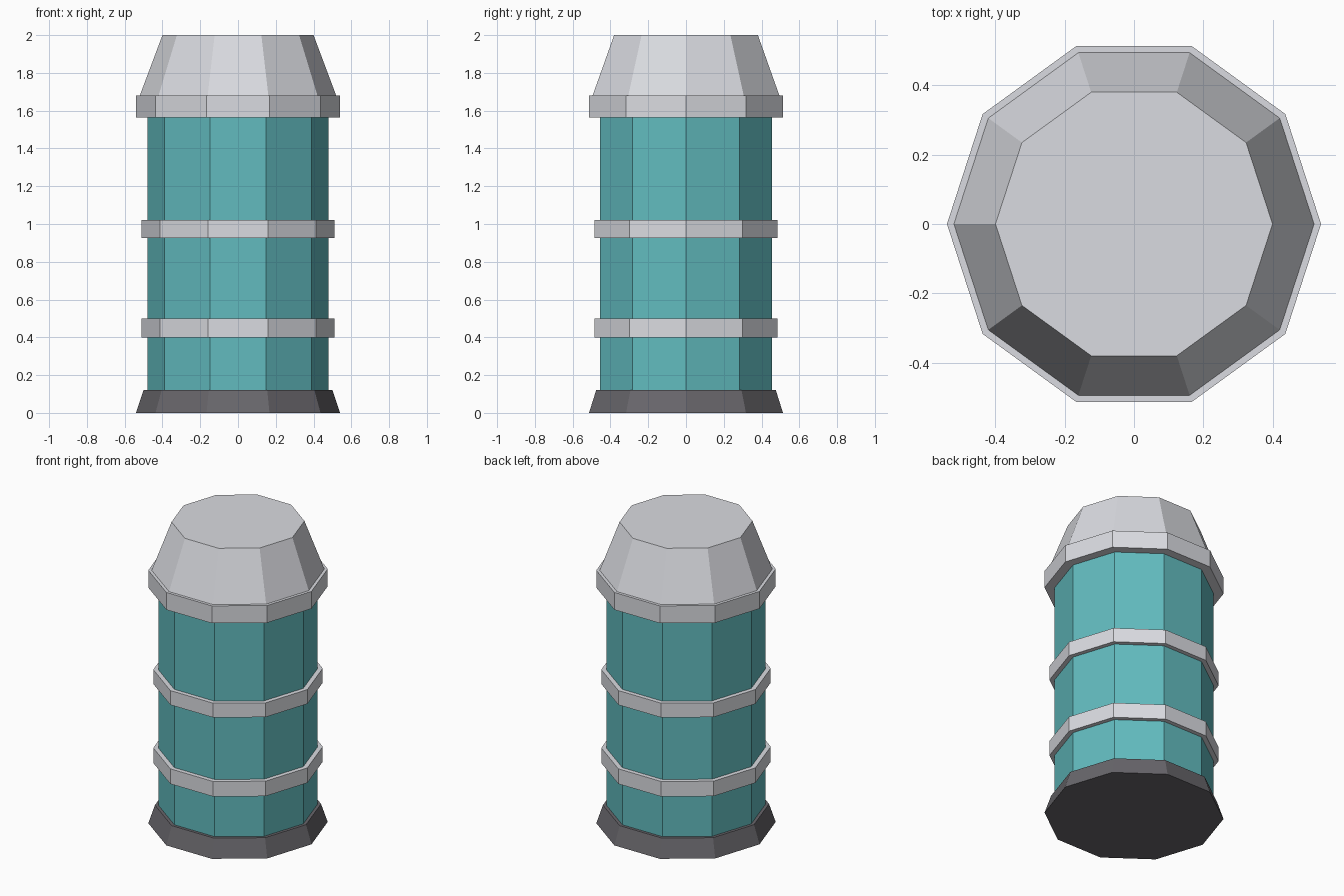
import bpy
import bmesh
from math import cos, sin, tau

if "Cube" in bpy.data.objects:
    bpy.data.objects.remove(bpy.data.objects["Cube"], do_unlink=True)

SIDES = 10


def make_material(name, rgb):
    mat = bpy.data.materials.new(name)
    mat.use_nodes = True
    color = (*rgb, 1.0)
    mat.diffuse_color = color
    mat.node_tree.nodes["Principled BSDF"].inputs["Base Color"].default_value = color
    return mat


def make_prism(name, z_low, z_high, r_low, r_high, mat):
    """Capped ten-sided frustum with a corner on the +x axis."""
    bm = bmesh.new()
    rings = [
        [bm.verts.new((r * cos(tau * i / SIDES), r * sin(tau * i / SIDES), z))
         for i in range(SIDES)]
        for r, z in ((r_low, z_low), (r_high, z_high))
    ]
    low, high = rings
    for i in range(SIDES):
        j = (i + 1) % SIDES
        bm.faces.new((low[i], low[j], high[j], high[i]))
    bm.faces.new(low[::-1])
    bm.faces.new(high)
    mesh = bpy.data.meshes.new(name)
    bm.to_mesh(mesh)
    bm.free()
    mesh.materials.append(mat)
    obj = bpy.data.objects.new(name, mesh)
    bpy.context.collection.objects.link(obj)
    return obj


light_grey = make_material("light grey metal", (0.70, 0.71, 0.75))
teal = make_material("teal", (0.122, 0.50, 0.52))
dark_grey = make_material("dark grey", (0.138, 0.133, 0.147))

# Flared foot and main barrel
make_prism("base", 0.0, 0.12, 0.54, 0.50, dark_grey)
make_prism("body", 0.12, 1.57, 0.48, 0.48, teal)

# Raised bands around the barrel
make_prism("lower_band", 0.40, 0.50, 0.51, 0.51, light_grey)
make_prism("upper_band", 0.925, 1.02, 0.51, 0.51, light_grey)

# Collar and tapered cap
make_prism("collar", 1.565, 1.68, 0.54, 0.54, light_grey)
make_prism("cap", 1.68, 2.0, 0.52, 0.40, light_grey)
